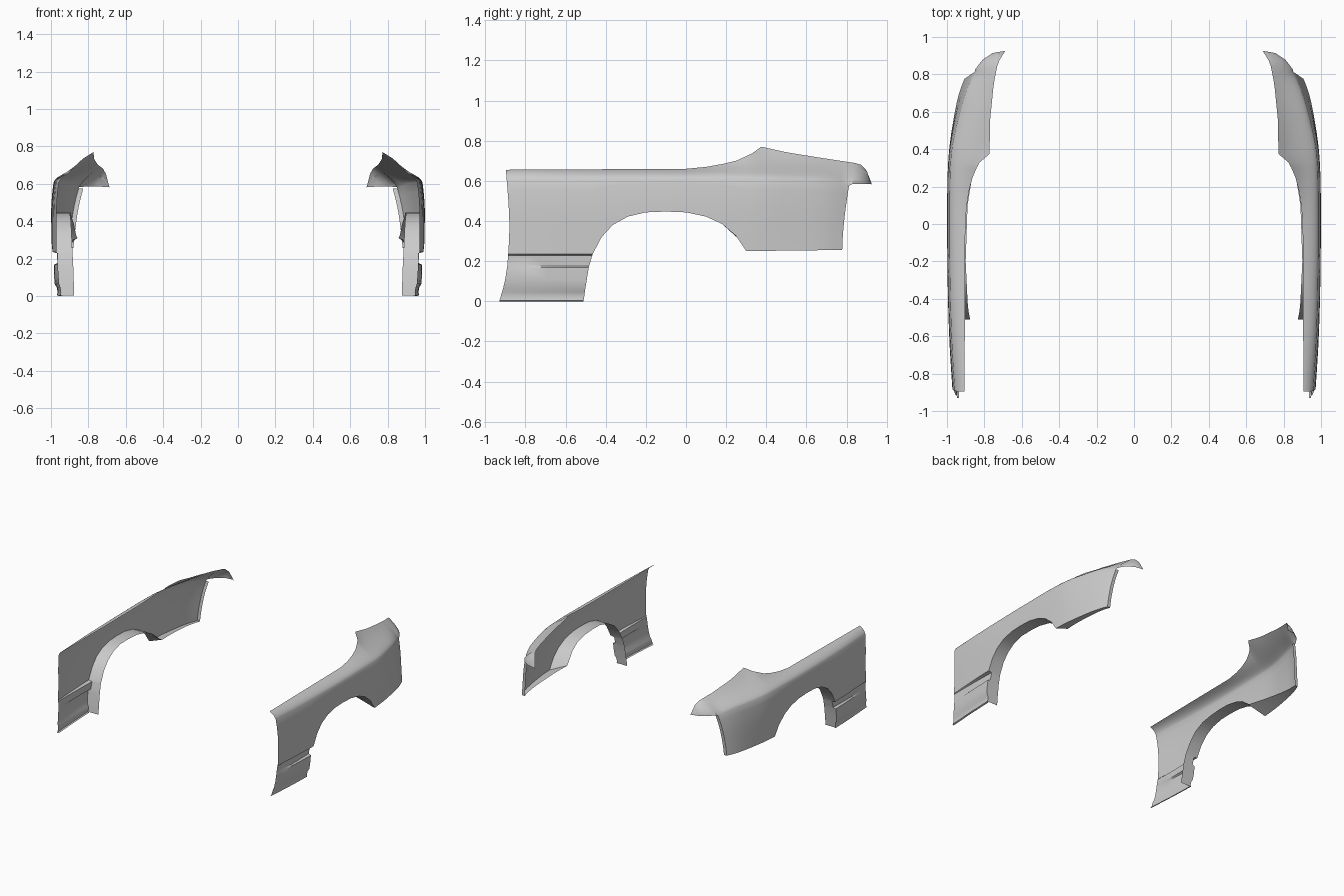
import bpy, bmesh
from mathutils import Vector

if "Cube" in bpy.data.objects:
    bpy.data.objects.remove(bpy.data.objects["Cube"])


def interp(table, t, smooth=False):
    """Read a value from (key, value) pairs, linear or as a smooth curve."""
    n = len(table)
    t = min(max(t, table[0][0]), table[-1][0])
    i = max(j for j in range(n - 1) if table[j][0] <= t)
    (a, p), (b, q) = table[i], table[i + 1]
    u = (t - a) / (b - a)
    if not smooth:
        return p + (q - p) * u

    def slope(k):
        lo, hi = table[max(k - 1, 0)], table[min(k + 1, n - 1)]
        return (hi[1] - lo[1]) / (hi[0] - lo[0])
    h = b - a
    return ((2*u**3 - 3*u**2 + 1) * p + (u**3 - 2*u**2 + u) * h * slope(i)
            + (3*u**2 - 2*u**3) * q + (u**3 - u**2) * h * slope(i + 1))


def add_grid(bm, rows):
    vs = [[bm.verts.new(p) for p in r] for r in rows]
    for r0, r1 in zip(vs, vs[1:]):
        for a, b, c, d in zip(r0, r0[1:], r1[1:], r1):
            bm.faces.new((a, b, c, d))


def finish(bm, name, angle):
    bmesh.ops.remove_doubles(bm, verts=bm.verts, dist=0.0008)
    bmesh.ops.dissolve_degenerate(bm, edges=bm.edges, dist=0.0005)
    bmesh.ops.recalc_face_normals(bm, faces=bm.faces)
    if sum(f.normal.x * f.calc_area() for f in bm.faces) < 0:
        bmesh.ops.reverse_faces(bm, faces=bm.faces)
    me = bpy.data.meshes.new(name)
    bm.to_mesh(me)
    bm.free()
    ob = bpy.data.objects.new(name, me)
    bpy.context.collection.objects.link(ob)
    # mirrored to the other side of the car
    m = ob.modifiers.new("mirror", 'MIRROR')
    m.use_mirror_merge = False
    bpy.ops.object.select_all(action='DESELECT')
    bpy.context.view_layer.objects.active = ob
    ob.select_set(True)
    bpy.ops.object.shade_smooth_by_angle(angle=angle)


# guide curves
PLAN = [(-.93, .968), (-.6, .988), (-.2, .998), (.2, .998), (.4, .988),
        (.6, .958), (.7, .935), (.78, .905), (.85, .87)]
EDGE_X = [(-.9, .907), (-.5, .904), (0, .902), (.1, .894), (.21, .877), (.28, .852),
          (.33, .825), (.375, .772), (.55, .77), (.75, .75), (.85, .73), (.875, .72), (.926, .688)]
EDGE_Z = [(-.9, .655), (0, .66), (.13, .672), (.25, .70), (.33, .737), (.375, .77),
          (.5, .742), (.7, .71), (.86, .686), (.875, .678), (.9, .65), (.926, .583)]
SHOULDER_Z = [(-.9, .605), (.4, .61), (.7, .60), (.812, .575)]
REAR = [(0, -.93), (.05, -.915), (.1, -.902), (.2, -.888), (.4, -.88), (.66, -.897)]
ARCH = [(-.465, .235), (-.42, .32), (-.365, .38), (-.29, .422), (-.2, .443), (-.1, .447),
        (0, .443), (.1, .422), (.18, .385), (.25, .325), (.30, .25)]


def side_x(y, z):
    lean = max(0, (y - .4) / .4) * (z - .25) / .35
    return interp(PLAN, y, True) - .012 * (max(0, z - .42) / .18) ** 2 - .03 * lean


def rear_fit(p):
    """Bend the columns behind the wheel so they follow the curved door edge."""
    if p.y < -.465:
        p.y += (interp(REAR, p.z, True) + .885) * (-.465 - p.y) / .42
    return p


def top_section(edge, shoulder):
    """Cross-section from the hood edge over the rounded shoulder."""
    h = edge.z - shoulder.z
    c1 = edge.lerp(shoulder, .42)
    c1.z = edge.z - .008 - .8 * max(0, edge.z - .655) * min(1, h / .05)
    c2 = shoulder + Vector((-.01, 0, min(.03, h * .5)))
    out = []
    for k in range(9):
        t = k / 8
        s = 1 - t
        out.append(edge * s**3 + c1 * 3*s*s*t + c2 * 3*s*t*t + shoulder * t**3)
    return out


def hood_edge(y):
    return Vector((interp(EDGE_X, y), y, interp(EDGE_Z, y)))


# main skin: side and top, column by column along the car
rear_cols = [(y, .235) for y in (-.885, -.78, -.67, -.56)]
front_cols = [(y, .25 + .012 * (y - .3)) for y in
              (.328, .3696, .42, .48, .54, .6, .65, .7, .74, .778)]
bottom = rear_cols + ARCH + front_cols
skin = bmesh.new()
top_rows, side_rows = [], []
for y, z in bottom:
    sy = y if y < .3 else .3 + (y - .3) * .512 / .478
    sz = interp(SHOULDER_Z, sy)
    s = Vector((side_x(sy, sz), sy, sz))
    top_rows.append([rear_fit(p) for p in top_section(hood_edge(sy), s.copy())])
    col = []
    for k in range(8):
        t = k / 7
        py, pz = sy + (y - sy) * (1 - (1 - t) ** 1.6), sz + (z - sz) * t
        col.append(rear_fit(Vector((side_x(py, pz), py, pz))))
    side_rows.append(col)
# nose, closing to a point at the inner tip
for x, y, z, ey in ((.848, .828, .583, .845), (.81, .878, .585, .872),
                    (.755, .914, .585, .897), (.688, .926, .583, .926)):
    top_rows.append(top_section(hood_edge(ey), Vector((x, y, z))))
add_grid(skin, top_rows)
add_grid(skin, side_rows)

# sill part behind the wheel; its trim groove fades out toward the door
# (offset at door edge, offset at wheel, height)
SILL = [(0, 0, .235), (-.003, -.030, .229), (-.008, -.030, .176), (-.008, -.009, .168),
        (-.011, -.009, .11), (-.015, -.012, .065), (-.022, -.024, .045),
        (-.026, -.028, .02), (-.024, -.024, .004), (-.036, -.036, 0)]
SILL_FRONT = [(0, -.51), (.06, -.502), (.17, -.484), (.235, -.465)]
sill_rows = []
for off0, off1, z in SILL:
    y0 = interp(REAR, z, True)
    y1 = interp(SILL_FRONT, z)
    row = []
    for k in range(5):
        t = k / 4
        row.append(Vector((side_x(-.885 + .42 * t, .235) + off0 + (off1 - off0) * t,
                           y0 + (y1 - y0) * t, z)))
    sill_rows.append(row)
add_grid(skin, sill_rows)
finish(skin, "fender_skin", .55)

# inward flange around the wheel opening
LIP_X = [(-.51, .876), (-.45, .888), (-.2, .9), (.1, .89), (.3, .858)]
flange = bmesh.new()
outer = [r[-1] for r in reversed(sill_rows[:-1])] + [r[-1] for r in side_rows[5:15]]
inner = [Vector((interp(LIP_X, p.y), p.y, p.z)) for p in outer]
inner[-1].z = .31
inner[-1].y = .272
inner[-2].y -= .004
add_grid(flange, [outer, inner])
finish(flange, "wheel_arch_flange", .6)

# tapering plate under the front lower edge
plate = bmesh.new()
low = [r[-1] for r in side_rows[14:]]
plate_in = []
for p in low:
    f = (.778 - p.y) / .478
    plate_in.append(Vector((p.x - .025 - (low[0].x - .883) * f, p.y - .028 * f, p.z + .06 * f)))
add_grid(plate, [low, plate_in])
# narrow return along the front vertical edge
front = side_rows[-1]
add_grid(plate, [front, [p + Vector((-.025, 0, 0)) for p in front]])
finish(plate, "lower_return_flange", .5)
